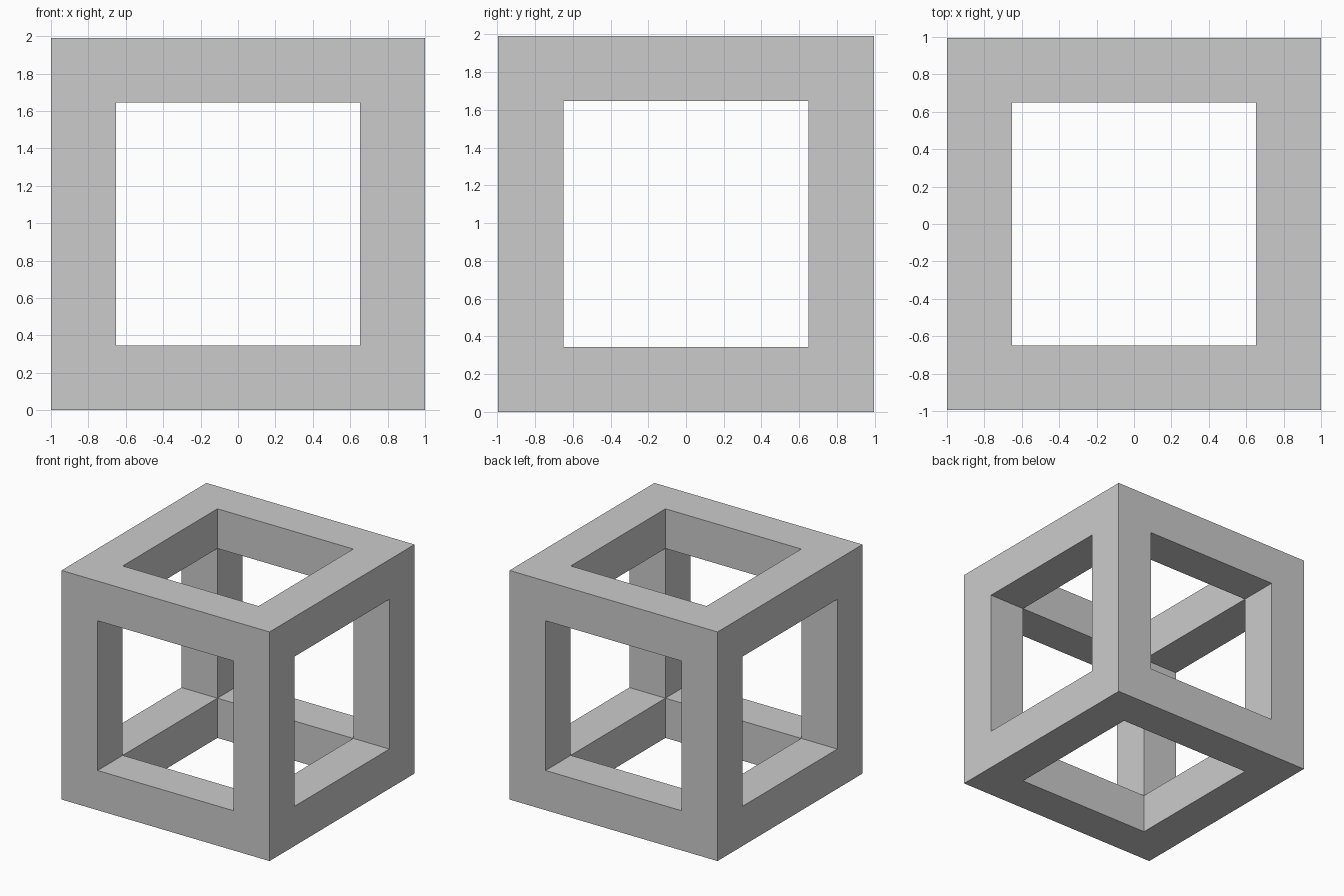
import bpy
import bmesh
from itertools import product

if "Cube" in bpy.data.objects:
    bpy.data.objects.remove(bpy.data.objects["Cube"])

# Grid planes of the frame: outer face, opening, opening, outer face
PLANES = (
    (-1.0, -0.653, 0.653, 1.0),
    (-0.995, -0.65, 0.65, 0.995),
    (0.0, 0.345, 1.646, 1.991),
)


def is_bar(cell):
    """Bars and corners are the cells on the rim of at least two axes."""
    return all(0 <= c <= 2 for c in cell) and sum(c != 1 for c in cell) >= 2


bm = bmesh.new()
verts = {}


def vert(key):
    if key not in verts:
        verts[key] = bm.verts.new([PLANES[a][key[a]] for a in range(3)])
    return verts[key]


# Skin every bar cell only where it borders empty space
for cell in filter(is_bar, product(range(3), repeat=3)):
    for axis, side in product(range(3), (0, 1)):
        neighbour = list(cell)
        neighbour[axis] += 2 * side - 1
        if is_bar(neighbour):
            continue
        u, v = (axis + 1) % 3, (axis + 2) % 3
        loop = []
        for du, dv in ((0, 0), (1, 0), (1, 1), (0, 1)):
            key = list(cell)
            key[axis] += side
            key[u] += du
            key[v] += dv
            loop.append(vert(tuple(key)))
        bm.faces.new(loop if side else loop[::-1])

# Open cube frame
mesh = bpy.data.meshes.new("cube_frame")
bm.to_mesh(mesh)
bm.free()
frame = bpy.data.objects.new("cube_frame", mesh)
bpy.context.collection.objects.link(frame)
